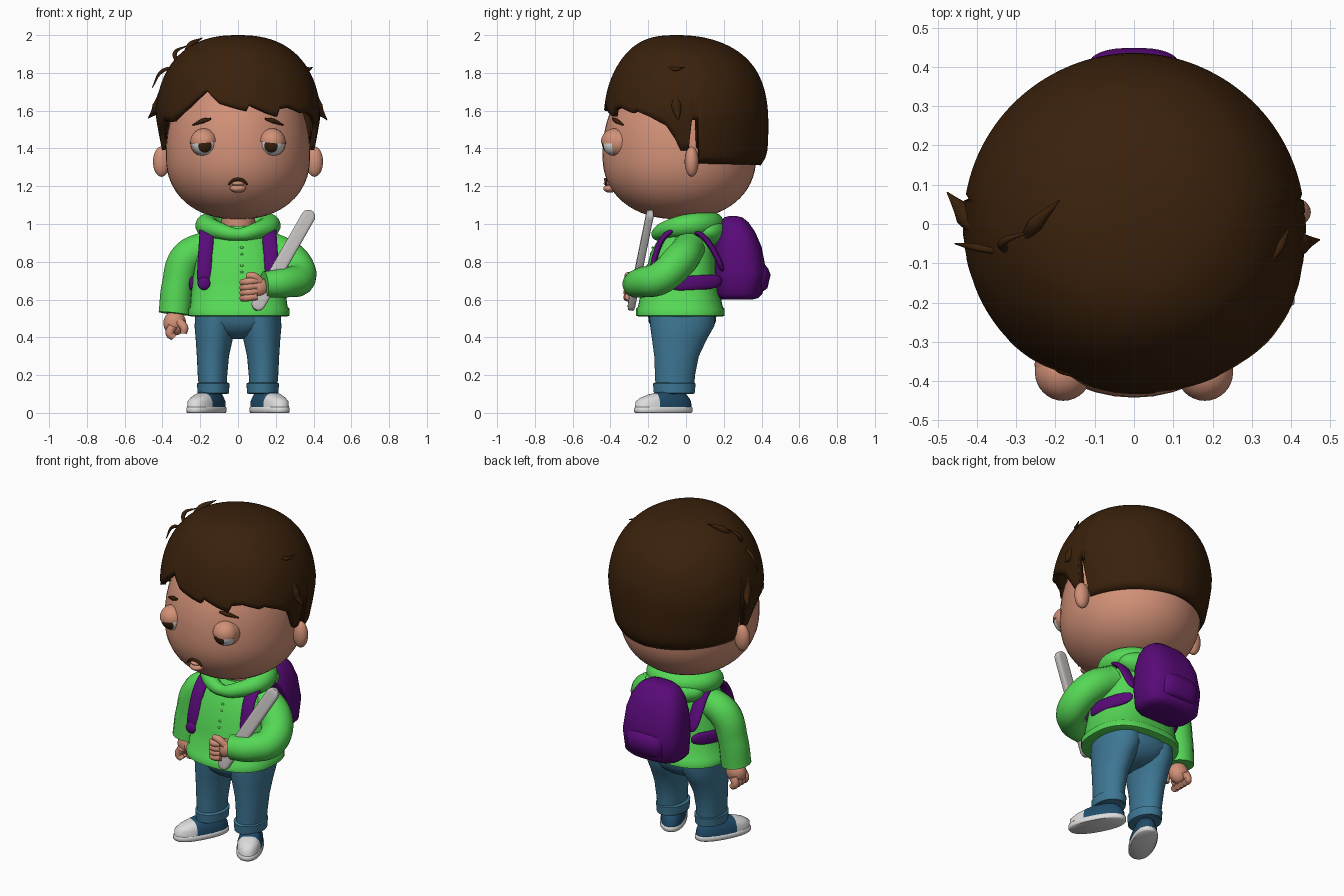
import bpy, bmesh, math
from mathutils import Vector, Matrix

cube = bpy.data.objects.get("Cube")
if cube:
    bpy.data.objects.remove(cube)


def material(name, r, g, b):
    m = bpy.data.materials.new(name)
    m.use_nodes = True
    m.diffuse_color = (r, g, b, 1)
    m.node_tree.nodes["Principled BSDF"].inputs["Base Color"].default_value = (r, g, b, 1)
    return m


skin = material("skin", .64, .28, .185)
brown = material("dark_brown", .042, .015, .0035)
green = material("hoodie_green", .09, .68, .09)
purple = material("backpack_purple", .10, .003, .19)
denim = material("denim_blue", .048, .185, .30)
canvas = material("shoe_blue", .015, .075, .15)
white = material("white", .72, .72, .72)
grey = material("light_grey", .54, .52, .51)


def add(name, bm, *mats, rule=None, split=None, angle=50):
    """Make a smooth object; split cuts it at a y value, rule picks the material by face centre."""
    if split is not None:
        bmesh.ops.bisect_plane(bm, geom=bm.verts[:] + bm.edges[:] + bm.faces[:],
                               plane_co=(0, split, 0), plane_no=(0, 1, 0))
    bmesh.ops.recalc_face_normals(bm, faces=bm.faces)
    for f in bm.faces:
        f.smooth = True
        if rule:
            f.material_index = rule(f.calc_center_median())
    me = bpy.data.meshes.new(name)
    bm.to_mesh(me)
    bm.free()
    me.set_sharp_from_angle(angle=math.radians(angle))
    for m in mats:
        me.materials.append(m)
    ob = bpy.data.objects.new(name, me)
    bpy.context.collection.objects.link(ob)
    return ob


def skin_rows(rows, cap_last=True):
    bm = bmesh.new()
    vs = [[bm.verts.new(p) for p in row] for row in rows]
    n = len(vs[0])
    for a, b in zip(vs, vs[1:]):
        for i in range(n):
            j = (i + 1) % n
            bm.faces.new((a[i], a[j], b[j], b[i]))
    bm.faces.new(vs[0])
    if cap_last:
        bm.faces.new(vs[-1])
    return bm


def spow(v, e):
    return math.copysign(abs(v) ** e, v)


def loft(name, rings, *mats, n=48, e=2, **kw):
    """Stack of superellipse rings given as (cx, cy, z, rx, ry)."""
    ts = [math.tau * i / n for i in range(n)]
    rows = [[(cx + rx * spow(math.cos(t), 2 / e), cy + ry * spow(math.sin(t), 2 / e), z)
             for t in ts] for cx, cy, z, rx, ry in rings]
    return add(name, skin_rows(rows), *mats, **kw)


def ball(name, loc, size, *mats, cut=None, rot=(0, 0, 0), **kw):
    bm = bmesh.new()
    bmesh.ops.create_uvsphere(bm, u_segments=32, v_segments=32, radius=1)
    if cut is not None:
        bmesh.ops.bisect_plane(bm, geom=bm.verts[:] + bm.edges[:] + bm.faces[:],
                               plane_co=(0, 0, cut), plane_no=(0, 0, 1), clear_inner=True)
        bmesh.ops.holes_fill(bm, edges=bm.edges[:])
    ob = add(name, bm, *mats, **kw)
    ob.location, ob.scale, ob.rotation_euler = loc, size, rot
    return ob


def tube(name, pts, radii, mat, closed=False):
    cu = bpy.data.curves.new(name, 'CURVE')
    cu.dimensions, cu.bevel_depth, cu.bevel_resolution = '3D', 1, 6
    cu.use_fill_caps, cu.resolution_u = True, 10
    sp = cu.splines.new('BEZIER')
    sp.bezier_points.add(len(pts) - 1)
    sp.use_cyclic_u = closed
    for bp, p, r in zip(sp.bezier_points, pts, radii):
        bp.co, bp.radius = p, r
        bp.handle_left_type = bp.handle_right_type = 'AUTO'
    sp.use_smooth = True
    cu.materials.append(mat)
    ob = bpy.data.objects.new(name, cu)
    bpy.context.collection.objects.link(ob)


def strap(name, pts, across, mat):
    bm = bmesh.new()
    across = Vector(across)
    pairs = [(bm.verts.new(Vector(p) - across), bm.verts.new(Vector(p) + across)) for p in pts]
    for (a, b), (c, d) in zip(pairs, pairs[1:]):
        bm.faces.new((a, b, d, c))
    ob = add(name, bm, mat)
    mod = ob.modifiers.new("thickness", 'SOLIDIFY')
    mod.thickness, mod.offset = .035, 0
    mod = ob.modifiers.new("round", 'SUBSURF')
    mod.levels = mod.render_levels = 2


# Head
def head_r(z):
    h = .335 if z < 1.36 else .48
    return max(0, 1 - (abs(z - 1.36) / h) ** 2.2) ** (1 / 2.2)


def face_y(x, z):
    return -.035 - .405 * math.sqrt(max(0, head_r(z) ** 2 - (x / .38) ** 2))


levels = [1.36 - .335 * math.cos(math.pi / 2 * k / 16) ** .9 for k in range(17)]
levels += [1.36 + .47 * math.sin(math.pi / 2 * k / 12) for k in range(1, 13)]
loft("head", [(0, -.035, z, .38 * head_r(z) + .002, .405 * head_r(z) + .002) for z in levels], skin)
loft("neck", [(0, 0, .9, .09, .09), (0, 0, 1.08, .09, .09)], skin)

# Ears, eyes with sockets and heavy lids, brows
for s, side in ((-1, "right"), (1, "left")):
    ball(side + "_ear", (s * .405, .03, 1.33), (.045, .037, .08), skin)
    ball(side + "_eye_socket", (s * .18, -.358, 1.43), (.073,) * 3, skin)
    ball(side + "_eye", (s * .18, -.38, 1.427), (.065,) * 3, white, brown,
         rot=(math.radians(105), 0, s * -.1), rule=lambda c: int(c.z > .81))
    ball(side + "_upper_eyelid", (s * .18, -.378, 1.434), (.072,) * 3, skin,
         cut=0, rot=(math.radians(4), s * .1, 0))
    tube(side + "_brow", [(s * x, face_y(x, z) - .007, z) for x, z in
                          ((.145, 1.557), (.185, 1.546), (.24, 1.524))], (.006, .013, .004), brown)

# Mouth
tube("mouth", [(x, face_y(x, 1.22) - .014, z) for x, z in
               ((-.05, 1.207), (-.03, 1.228), (0, 1.237), (.03, 1.228), (.05, 1.207))],
     (.004, .008, .008, .008, .004), brown)
ball("lower_lip", (0, -.402, 1.188), (.042, .036, .022), skin)
ball("upper_lip", (0, -.4, 1.214), (.034, .036, .014), skin)

# Hair cap with a jagged hem: (degrees from the front, hem height)
HEM = [(-180, 1.31), (-100, 1.32), (-98, 1.55), (-94, 1.55), (-92, 1.39), (-86, 1.39), (-80, 1.47),
       (-66, 1.55), (-54, 1.54), (-38, 1.62), (-24, 1.71), (-14, 1.64), (0, 1.61), (6, 1.6),
       (8, 1.63), (20, 1.59), (28, 1.57), (30, 1.61), (38, 1.62), (50, 1.59), (54, 1.6), (64, 1.57),
       (76, 1.52), (82, 1.45), (86, 1.39), (92, 1.39), (94, 1.55), (98, 1.55), (100, 1.32), (180, 1.31)]


def hem(a):
    for (a0, z0), (a1, z1) in zip(HEM, HEM[1:]):
        if a <= a1:
            return z0 + (z1 - z0) * (a - a0) / (a1 - a0)


def hair_point(a, k):
    low = hem(a) - 1.52
    phi_end = math.acos(spow(low / (.48 if low > 0 else .6), 1.2))
    phi = .02 + (phi_end - .02) * k
    c = spow(math.cos(phi), 1 / 1.2)
    z = 1.52 + c * (.48 if c > 0 else .6)
    t = math.radians(a)
    tuck = 1 - .07 * min(1, max(0, (1.58 - z) / .18)) * abs(math.sin(t))
    tuck -= .06 * max(0, (1.39 - z) / .08) ** 2
    sweep = 1 + .045 * k * k * math.exp(-((a - 52) / 25) ** 2)
    r = math.sin(phi) ** (1 / 1.2) * tuck * sweep
    return (.437 * r * math.sin(t), -.436 * r * math.cos(t) - .05 * max(0, c) ** 6, z)


hair = add("hair", skin_rows([[hair_point(a, k / 28) for a in range(-180, 180, 2)]
                              for k in range(29)], cap_last=False), brown)
mod = hair.modifiers.new("thickness", 'SOLIDIFY')
mod.thickness, mod.offset = .03, -1

# Loose locks
LOCKS = [((-.29, -.07, 1.86), (-.25, 0, 1.945), (-.19, .06, 1.985), .02),
         ((-.29, -.08, 1.83), (-.335, -.05, 1.9), (-.27, -.02, 1.945), .012),
         ((-.30, -.08, 1.83), (-.40, -.06, 1.81), (-.455, -.05, 1.72), .01),
         ((-.40, -.02, 1.72), (-.425, .02, 1.62), (-.475, .08, 1.56), .03),
         ((.40, -.06, 1.72), (.42, -.05, 1.62), (.472, -.04, 1.55), .03),
         ((.34, -.1, 1.84), (.37, -.06, 1.82), (.395, -.01, 1.83), .012)]
for i, (a, b, c, r) in enumerate(LOCKS):
    tube(f"hair_lock_{i + 1}", (a, b, c), (r * .4, r, .002), brown)

# Hoodie
loft("hoodie_body", [(.005, -.03, .51, .25, .22), (.005, -.03, .515, .268, .235),
                     (.005, -.03, .55, .268, .235), (.005, -.03, .56, .258, .225),
                     (0, -.03, .7, .242, .195), (0, -.015, .85, .215, .172),
                     (0, .01, .93, .18, .15), (0, .01, .99, .12, .11)], green, e=2.5)
tube("hood", [(0, -.15, .945), (.1, -.115, .965), (.165, -.01, .99), (.12, .1, 1), (0, .14, 1),
              (-.12, .1, 1), (-.165, -.01, .99), (-.1, -.115, .965)],
     (.032, .045, .06, .062, .062, .062, .06, .045), green, closed=True)
ball("hood_drape", (0, .11, .96), (.19, .11, .085), green)
for z in (.875, .84, .78, .745):
    ball("button", (.02, -.224 + (z - .7) * .27, z), (.009, .006, .006), green)
tube("right_sleeve", [(-.16, .02, .88), (-.27, .01, .82), (-.318, 0, .68), (-.335, -.01, .525)],
     (.085, .09, .085, .086), green)
tube("left_sleeve", [(.16, .02, .88), (.28, -.03, .81), (.325, -.135, .715), (.25, -.235, .69),
                     (.14, -.27, .68)], (.085, .092, .088, .08, .07), green)

# Hanging right hand
ball("right_palm", (-.335, -.01, .475), (.06, .05, .065), skin)
for i in range(4):
    y = -.06 + .032 * i
    tube("right_finger", [(-.345, y, .46), (-.36, y, .42), (-.338, y, .398)], (.023, .023, .018), skin)
tube("right_thumb", [(-.31, -.04, .48), (-.285, -.06, .45), (-.288, -.06, .42)], (.024, .022, .017), skin)

# Left hand gripping the stick
ball("left_palm", (.10, -.275, .665), (.062, .045, .055), skin)
for i in range(4):
    z = .7 - .028 * i
    tube("left_finger", [(.10, -.305, z), (.05, -.31, z - .006), (.02, -.28, z - .01)],
         (.019, .02, .017), skin)
tube("left_thumb", [(.12, -.295, .695), (.08, -.305, .725), (.045, -.3, .725)], (.021, .021, .016), skin)

# Flat stick with rounded ends
half = .305
stick = loft("stick", [(0, 0, h * half, .037 * w, .02 * (.5 + w / 2)) for h, w in
                       ((-1, .3), (-.975, .65), (-.94, .88), (-.89, 1), (.89, 1),
                        (.94, .88), (.975, .65), (1, .3))], grey, e=4)
up = Vector((.28, .1, .49)).normalized()
across = Vector((0, 1, 0)).cross(up).normalized()
stick.matrix_world = Matrix.Translation((.24, -.24, .808)) @ Matrix(
    (across, up.cross(across), up)).transposed().to_4x4()

# Backpack
loft("backpack", [(0, .27, .6, .13, .08), (0, .275, .607, .16, .105), (0, .28, .63, .182, .125),
                  (0, .285, .75, .19, .14), (0, .275, .88, .178, .125), (0, .265, .96, .155, .1),
                  (0, .255, 1.01, .122, .075), (0, .25, 1.035, .085, .048), (0, .25, 1.042, .04, .02)],
     purple, e=2.8)
loft("backpack_pocket", [(0, .36, .645, .1, .05), (0, .365, .66, .12, .066), (0, .37, .73, .125, .078),
                         (0, .365, .765, .12, .07), (0, .35, .81, .1, .045)], purple, e=2.8)
for s, side in ((-1, "right"), (1, "left")):
    strap(side + "_shoulder_strap", [(s * x, y, z) for x, y, z in
          ((.18, -.19, .66), (.178, -.182, .75), (.172, -.158, .86), (.165, -.115, .95), (.165, -.02, .99),
           (.17, .09, .95), (.18, .155, .85), (.165, .2, .74))], (.042, 0, 0), purple)
    strap(side + "_side_strap", [(s * x, y, z) for x, y, z in
          ((.24, -.09, .685), (.25, -.02, .685), (.232, .08, .69), (.16, .2, .7))],
          (0, 0, .042), purple)
    ball(side + "_strap_buckle", (s * .18, -.2, .685), (.034, .018, .034), purple)

# Jeans
loft("jeans_hips", [(0, -.02, .39, .04, .07), (0, -.02, .41, .1, .12), (0, -.02, .44, .17, .155),
                    (0, -.02, .48, .222, .177), (0, -.02, .55, .235, .185)], denim, e=2.3)
for s, side in ((-1, "right"), (1, "left")):
    loft(side + "_jeans_leg", [(s * .133, -.06, .1, .072, .1), (s * .135, -.058, .2, .078, .106),
                               (s * .133, -.05, .3, .085, .118), (s * .126, -.035, .39, .098, .145),
                               (s * .118, -.02, .46, .112, .17), (s * .11, -.02, .53, .115, .175)], denim)
    loft(side + "_jeans_cuff", [(s * .131, -.062, .1, .07, .095), (s * .131, -.062, .104, .083, .108),
                                (s * .131, -.062, .155, .086, .113), (s * .131, -.062, .162, .074, .1)], denim)

    # Shoe: white sole and toe cap, canvas upper
    shoe = loft(side + "_shoe_upper", [(0, 0, .02, .069, .164), (0, 0, .06, .068, .16),
                                       (0, .008, .08, .061, .14), (0, .025, .098, .052, .108),
                                       (0, .06, .115, .048, .06)], canvas, white, e=2.3,
                split=-.055, rule=lambda c: int(c.y < -.055))
    sole = loft(side + "_shoe_sole", [(0, 0, 0, .068, .163), (0, 0, .006, .073, .169),
                                      (0, 0, .025, .073, .169), (0, 0, .03, .069, .164)], white, e=2.3)
    lace = ball(side + "_shoe_lace", (0, -.03, .09), (.03, .02, .012), white)
    for ob in (shoe, sole, lace):
        ob.rotation_euler.z = s * math.radians(28)
        ob.location = Vector((s * .167, -.12, 0)) + Matrix.Rotation(ob.rotation_euler.z, 3, 'Z') @ ob.location
